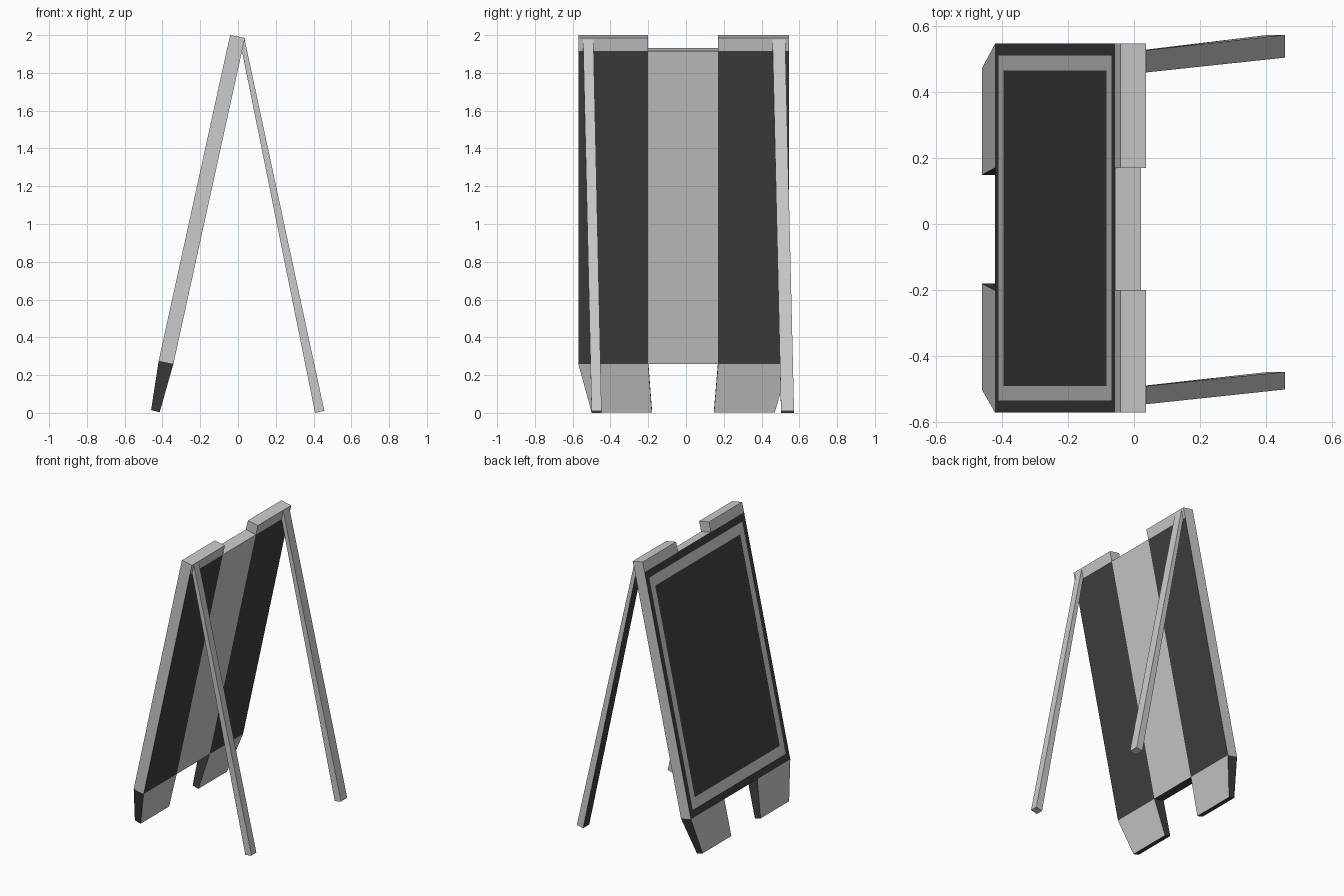
import bpy, bmesh
from mathutils import Vector

if "Cube" in bpy.data.objects:
    bpy.data.objects.remove(bpy.data.objects["Cube"])


def material(name, v):
    m = bpy.data.materials.new(name)
    m.diffuse_color = (v, v, v, 1)
    m.use_nodes = True
    m.node_tree.nodes["Principled BSDF"].inputs["Base Color"].default_value = m.diffuse_color
    return m


GREY, BLACK = material("grey", 0.8), material("black", 0.05)


def finish(name, bm, skip=()):
    bmesh.ops.remove_doubles(bm, verts=bm.verts, dist=1e-5)
    bmesh.ops.recalc_face_normals(bm, faces=bm.faces)
    bm.faces.ensure_lookup_table()
    bmesh.ops.delete(bm, geom=[bm.faces[i] for i in skip], context='FACES')
    me = bpy.data.meshes.new(name)
    bm.to_mesh(me)
    bm.free()
    me.materials.append(GREY)
    me.materials.append(BLACK)
    ob = bpy.data.objects.new(name, me)
    bpy.context.collection.objects.link(ob)


def quad(bm, pts, black=False):
    f = bm.faces.new([bm.verts.new(p) for p in pts])
    f.material_index = int(black)


def rect(p, q, y0, y1):
    """Cross-section ring from two (x, z) points spread over y0..y1."""
    return [Vector((x, y, z)) for (x, z), y in ((p, y0), (p, y1), (q, y1), (q, y0))]


def prism(name, low, high, black=(), skip=()):
    """Faces: 0 low end, 1 high end, 2 -x side, 3 +y side, 4 +x side, 5 -y side."""
    bm = bmesh.new()
    faces = [low, high] + [[low[i], low[(i + 1) % 4], high[(i + 1) % 4], high[i]]
                           for i in range(4)]
    for i, f in enumerate(faces):
        quad(bm, f, i in black)
    finish(name, bm, skip)


# Shared outline of the leaning board: (x, z) at front and back
Y0, YA, YB, Y1 = -0.57, -0.20, 0.17, 0.545
BOT_F, BOT_B = (-0.42, 0.275), (-0.342, 0.26)
TOP_F, TOP_B = (-0.057, 1.932), (0.021, 1.915)
CAP_F, CAP_B = (-0.041, 2.0), (0.037, 1.985)

# Board: grey edges, black front with a grey inset border, striped back
low, high = rect(BOT_F, BOT_B, Y0, Y1), rect(TOP_F, TOP_B, Y0, Y1)
bm = bmesh.new()
quad(bm, low, True)
quad(bm, high)
for a, b in ((0, 3), (1, 2)):
    quad(bm, [low[a], low[b], high[b], high[a]])


def front_ring(my, mt):
    bot, top = Vector(BOT_F), Vector(TOP_F)
    p, q = bot.lerp(top, mt), bot.lerp(top, 1 - mt)
    return rect(p, q, Y0 + my, Y1 - my)


rings = [front_ring(0, 0), front_ring(0.036, 0.03), front_ring(0.081, 0.072)]
for k in range(2):
    a, b = rings[k], rings[k + 1]
    for i in range(4):
        j = (i + 1) % 4
        quad(bm, [a[i], a[j], b[j], b[i]], k == 0)
quad(bm, rings[2], True)
for y0, y1, black in ((Y0, YA, True), (YA, YB, False), (YB, Y1, True)):
    quad(bm, rect(BOT_B, TOP_B, y0, y1), black)
finish("board", bm)

# Top caps and tapered feet, one pair per side
FOOT_F, FOOT_B = (-0.46, 0.015), (-0.415, 0.003)
for side, (y0, y1), (f0, f1) in (("left", (Y0, YA), (-0.50, -0.18)),
                                 ("right", (YB, Y1), (0.148, 0.47))):
    prism(f"top_cap_{side}", rect(TOP_F, TOP_B, y0, y1),
          rect(CAP_F, CAP_B, y0, y1), skip=(0,))
    prism(f"foot_{side}", rect(FOOT_F, FOOT_B, f0, f1),
          rect(BOT_F, BOT_B, y0, y1), black=(0, 3, 5), skip=(1,))

# Rear prop legs, both skewed slightly towards +y, black on the inner face
for side, (t0, t1), (b0, b1) in (("left", (-0.545, -0.49), (-0.50, -0.447)),
                                 ("right", (0.458, 0.525), (0.503, 0.572))):
    prism(f"prop_leg_{side}", rect((0.408, 0), (0.457, 0.011), b0, b1),
          rect((0.019, 1.925), (0.035, 1.977), t0, t1), black=(2,))
